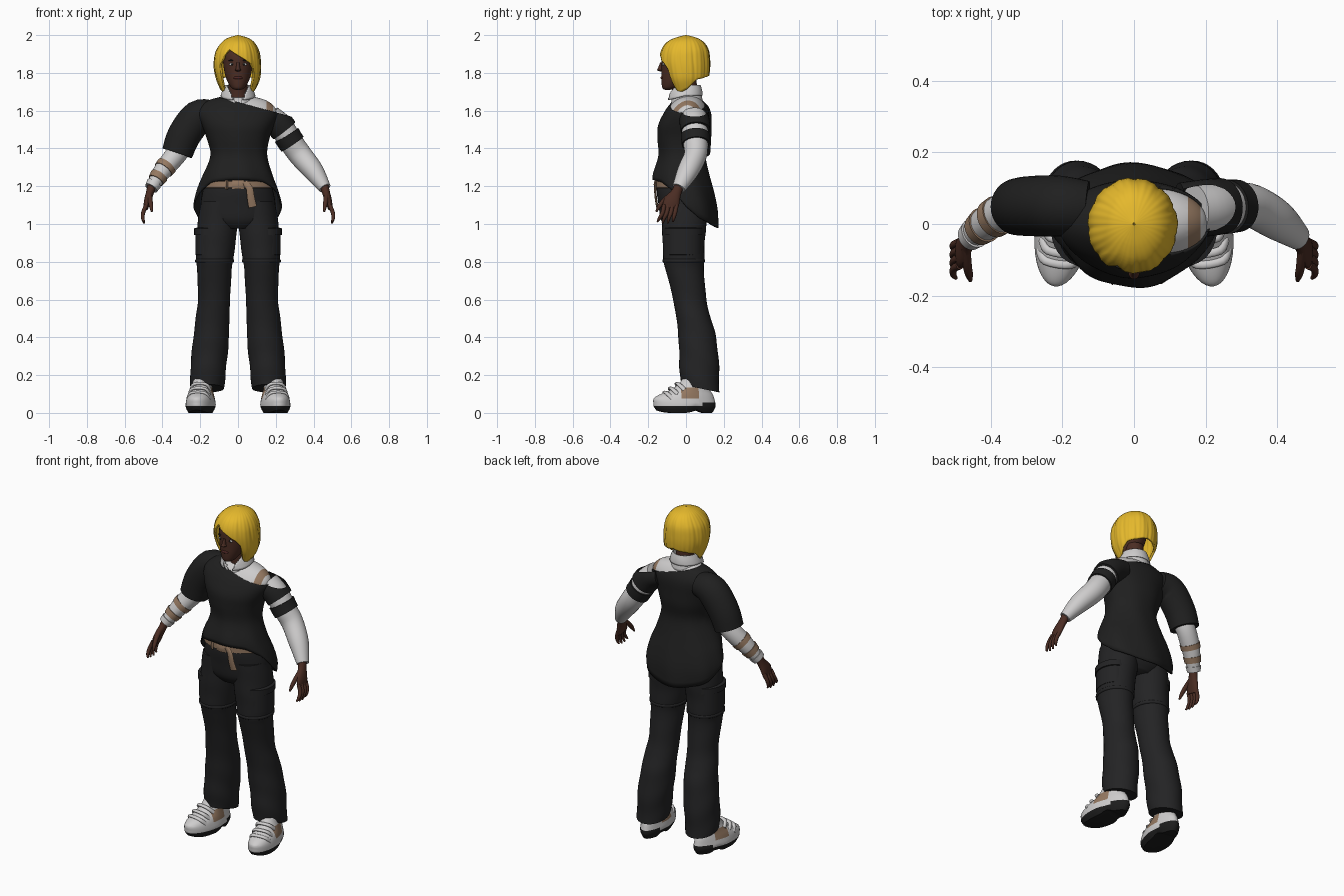
import bpy, bmesh
from math import sin, cos, pi, radians, degrees, atan2
from mathutils import Vector

if "Cube" in bpy.data.objects:
    bpy.data.objects.remove(bpy.data.objects["Cube"])


def material(name, *rgb):
    m = bpy.data.materials.new(name)
    m.use_nodes = True
    m.diffuse_color = (*rgb, 1)
    m.node_tree.nodes["Principled BSDF"].inputs["Base Color"].default_value = (*rgb, 1)
    return m


BLACK = material("black cloth", .014, .014, .014)
PANTS = material("charcoal cloth", .017, .017, .018)
WHITE = material("white cloth", .62, .61, .61)
SKIN = material("brown skin", .07, .026, .017)
HAIR = material("yellow hair", .78, .48, .025)
TAN = material("tan leather", .3, .19, .12)
DARK = material("dark rubber", .012, .012, .012)
LIPS = material("dark lips", .075, .02, .018)


def build(name, rings, mats, cap=True):
    """Skin a stack of equal rings into a smooth object."""
    n = len(rings[0])
    bm = bmesh.new()
    vs = [[bm.verts.new(p) for p in ring] for ring in rings]
    for a, b in zip(vs, vs[1:]):
        for i in range(n):
            bm.faces.new((a[i], a[(i + 1) % n], b[(i + 1) % n], b[i]))
    if cap:
        bm.faces.new(vs[0])
        bm.faces.new(vs[-1])
    bmesh.ops.recalc_face_normals(bm, faces=bm.faces)
    me = bpy.data.meshes.new(name)
    bm.to_mesh(me)
    bm.free()
    for m in mats:
        me.materials.append(m)
    ob = bpy.data.objects.new(name, me)
    bpy.context.collection.objects.link(ob)
    bpy.ops.object.select_all(action="DESELECT")
    ob.select_set(True)
    bpy.context.view_layer.objects.active = ob
    bpy.ops.object.shade_smooth_by_angle(angle=radians(50))
    return ob


def spline(rows, steps=4):
    """Smooth curve through rows of numbers."""
    rows = [Vector(r) for r in rows]
    out = []
    for i in range(len(rows) - 1):
        p, q = rows[i], rows[i + 1]
        m = (q - rows[max(i - 1, 0)]) / 2
        k = (rows[min(i + 2, len(rows) - 1)] - p) / 2
        for s in range(steps):
            t = s / steps
            out.append(p * (2*t**3 - 3*t*t + 1) + m * (t**3 - 2*t*t + t)
                       + q * (3*t*t - 2*t**3) + k * (t**3 - t*t))
    return out + [rows[-1]]


def loft(name, rows, *mats, n=28, steps=4, flat=True, warp=None, cap=True):
    """Rows are x, y, z, half width, half depth; flat keeps rings level."""
    rows = spline(rows, steps) if steps else rows
    rings = []
    for i, r in enumerate(rows):
        u, v = Vector((1, 0, 0)), Vector((0, 1, 0))
        if not flat:
            t = (Vector(rows[min(i + 1, len(rows) - 1)][:3]) - Vector(rows[max(i - 1, 0)][:3])).normalized()
            u = t.cross(v).normalized()
            v = t.cross(u)
        ring = [Vector(r[:3]) + u * r[3] * cos(2*pi*k/n) + v * r[4] * sin(2*pi*k/n) for k in range(n)]
        rings.append([warp(p, r) for p in ring] if warp else ring)
    return build(name, rings, mats, cap)


def tube(name, rows, *mats, **kw):
    return loft(name, rows, *mats, flat=False, **kw)


def lerp(table, x):
    for (a, p), (b, q) in zip(table, table[1:]):
        if a <= x <= b:
            return p + (q - p) * (x - a) / (b - a)
    return table[0][1] if x < table[0][0] else table[-1][1]


def shell(name, rows, mats, hem, n=120, m=36, thick=.008, fold=None):
    """Open garment hanging from the first row down to hem(angle, x, y)."""
    dense = spline(rows)[::-1]
    col = [[(r[2], r[c]) for r in dense] for c in range(5)]
    top = rows[0][2]
    rings = []
    for j in range(m + 1):
        t = (j / m) ** 1.6
        ring = []
        for k in range(n):
            a = 2 * pi * k / n
            z = top + (hem(a, cos(a), sin(a)) - top) * t
            g = fold(a, z, t) if fold else 1
            ring.append((lerp(col[0], z) + lerp(col[3], z) * g * cos(a),
                         lerp(col[1], z) + lerp(col[4], z) * g * sin(a), z))
        rings.append(ring)
    ob = build(name, rings, mats, cap=False)
    ob.modifiers.new("thickness", "SOLIDIFY").thickness = thick
    return ob


def edit(ob, planes, clear=False, paint=None):
    """Slice along planes, then optionally colour faces by position."""
    bm = bmesh.new()
    bm.from_mesh(ob.data)
    for co, no in planes:
        bmesh.ops.bisect_plane(bm, geom=bm.verts[:] + bm.edges[:] + bm.faces[:],
                               plane_co=co, plane_no=no, clear_outer=clear)
    if paint:
        for f in bm.faces:
            f.material_index = paint(f.calc_center_median())
    bm.to_mesh(ob.data)
    bm.free()


def ball(name, loc, scale, mat):
    rows = [(loc[0], loc[1], loc[2] + scale[2] * cos(a), scale[0] * sin(a), scale[1] * sin(a))
            for a in (pi * (i + .1) / 10.2 for i in range(11))]
    return loft(name, rows, mat, n=16, steps=0)


# Off-shoulder top over a white undershirt
torso = [(0, .015, 1.675, .085, .05), (0, .012, 1.655, .155, .078), (0, .008, 1.62, .2, .105),
         (0, 0, 1.58, .212, .122), (0, -.013, 1.52, .19, .135), (0, -.015, 1.45, .165, .135),
         (.005, -.02, 1.36, .15, .125), (0, -.025, 1.25, .188, .152), (0, -.01, 1.18, .215, .155),
         (0, .005, 1.08, .235, .16), (0, .015, .97, .215, .155)]
hemline = [(-1, 1.235), (-.7, 1.22), (-.35, 1.17), (0, 1.09), (.4, 1.03), (1, .98)]
neckline = ((0, 0, 1.645), (.27, 0, 1))
top = shell("loose_top", torso, [BLACK], lambda a, x, y: lerp(hemline, y),
            fold=lambda a, z, t: 1 + .018 * t * sin(7 * a + 9 * z))
edit(top, [neckline], clear=True)
under = loft("undershirt", [(x, y, z, a - .007, b - .007) for x, y, z, a, b in torso[:7]], WHITE, TAN, n=72)
edit(under, [((x, 0, 0), (1, 0, 0)) for x in (.15, .185)],
     paint=lambda c: int(.15 < c.x < .185 and c.z > 1.57))

# Sleeves and arms
sleeve = tube("right_short_sleeve", [(-.13, .045, 1.585, .07, .075), (-.21, .05, 1.568, .088, .085),
              (-.285, .05, 1.47, .088, .084), (-.322, .048, 1.375, .082, .08)], BLACK, n=36)
cuff = tube("left_shoulder_sleeve", [(.13, .04, 1.57, .06, .075), (.2, .045, 1.545, .075, .08),
            (.245, .05, 1.495, .074, .078)], BLACK, n=36)
edit(cuff, [neckline], clear=True)
left_arm = [(.17, .04, 1.57, .06, .07), (.225, .045, 1.52, .065, .07), (.28, .05, 1.435, .063, .066),
            (.33, .05, 1.365, .062, .06), (.4, .01, 1.28, .054, .056), (.46, -.038, 1.19, .033, .036)]
right_arm = [(-x, y, z, a * .9, b * .9) for x, y, z, a, b in left_arm[1:]]
tube("left_long_sleeve", left_arm, WHITE, warp=None)
tube("right_lower_sleeve", right_arm, WHITE)


def band(name, path, start, end, grow, mat):
    rows = spline(path, 12)[start:end]
    return tube(name, [(*r[:3], r[3] + grow, r[4] + grow) for r in rows], mat, steps=0, n=32)


band("left_arm_band", left_arm, 19, 27, .008, BLACK)
band("right_cuff_strap", right_arm, 39, 43, .005, TAN)
band("right_forearm_strap", right_arm, 32, 36, .004, TAN)
band("right_cuff", right_arm, 44, 49, .006, WHITE)

# Hands
for s, side in ((1, "left"), (-1, "right")):
    def digit(name, rows, n=12):
        tube(side + name, [(s * r[0], *r[1:]) for r in rows], SKIN, n=n)
    digit("_palm", [(.45, -.03, 1.22, .026, .026), (.465, -.05, 1.17, .021, .027),
                    (.48, -.075, 1.12, .018, .042), (.488, -.085, 1.082, .012, .04)], 20)
    for i in range(4):
        y = -.05 - .022 * i
        low = 1.012 - .008 * (i in (1, 2))
        digit("_finger_%d" % (i + 1), [(.486, y, 1.1, .011, .011), (.502, y - .008, 1.06, .011, .011),
              (.504, y - .016 - .003 * i, 1.03, .009, .009), (.496, y - .02 - .005 * i, low, .005, .005)])
    digit("_thumb", [(.47, -.065, 1.165, .014, .016), (.465, -.115, 1.125, .013, .013),
                     (.46, -.14, 1.095, .011, .011), (.456, -.158, 1.065, .005, .005)])

# Trousers
loft("hips", [(0, -.01, .975, .1, .09), (0, -.01, 1.02, .185, .122), (0, -.008, 1.1, .198, .137),
              (0, -.015, 1.18, .185, .14), (0, -.02, 1.25, .165, .125)], PANTS, n=40)
leg = [(.1, -.01, 1.12, .095, .12), (.108, -.01, 1, .106, .117), (.118, -.012, .9, .104, .111),
       (.124, -.012, .81, .099, .108), (.125, -.005, .75, .091, .1), (.127, .02, .6, .085, .088),
       (.135, .04, .5, .089, .091), (.142, .06, .4, .094, .1), (.156, .07, .25, .095, .105),
       (.163, .073, .13, .088, .102)]


def crease(p, r):
    low = max(0, 1 - r[2] / .45)
    g = 1 + (.01 + .025 * low) * sin(38 * p.z + 22 * p.y)
    return Vector((r[0] + (p.x - r[0]) * g, r[1] + (p.y - r[1]) * g, p.z - .3 * (p.y - r[1]) * low))


for s, side in ((1, "left"), (-1, "right")):
    loft(side + "_trouser_leg", [(s * r[0], *r[1:]) for r in leg], PANTS, n=36, steps=6, warp=crease)
    loft(side + "_knee_seam", [(s * .124, -.012, z, .098 + g, .107 + g)
         for z, g in ((.815, 0), (.81, .005), (.8, .005), (.795, 0))], PANTS, steps=0, n=36)
    # Cargo pocket and flap wrapped on the outer thigh
    for part, low, high, g in (("_pocket", .83, .95, .012), ("_pocket_flap", .935, .985, .018)):
        loft(side + part, [(s * .15, -.012, z, .064 + k, .085 + k) for z, k in
             ((low, -.01), (low + .008, g), (high - .008, g), (high, -.01))], PANTS, steps=0, n=36)

# Belt with buckle and hanging end
loft("belt", [(0, -.016, z, .184 + g, .136 + g) for z, g in ((1.19, 0), (1.192, .009), (1.226, .009), (1.228, 0))],
     TAN, steps=0, n=48)
for name, x, z, w, h in (("belt_buckle", 0, 1.208, .032, .024), ("belt_loop", -.06, 1.208, .008, .026)):
    loft(name, [(x, -.158, z - h, w, .008), (x, -.161, z, w, .01), (x, -.158, z + h, w, .008)], TAN, n=4)
tube("belt_end", [(.035, -.158, 1.22, .016, .006), (.06, -.163, 1.19, .018, .006),
                  (.068, -.16, 1.14, .02, .006), (.078, -.152, 1.09, .022, .006)], TAN, n=8)

# Shoes
upper = [(0, -.01, 0, .062, .15), (0, -.01, .02, .073, .163), (0, -.008, .04, .078, .167),
         (0, -.01, .07, .074, .163), (0, .0, .095, .068, .145), (0, .022, .12, .06, .108),
         (0, .042, .15, .053, .085), (0, .052, .18, .05, .07)]


def last(p, r):
    p.x *= 1 - .18 * max(0, p.y / .15)
    toe = max(0, -p.y - .07)
    arch = .018 * max(0, 1 - abs(p.y - .045) / .04)
    p.z += (1.8 * toe * toe + arch) * max(0, 1 - p.z / .1)
    return p


def shoe_colour(c):
    if c.z < .036 or (c.y > .08 and c.z < .055):
        return 1
    return 2 if -.035 < c.y < .06 and .075 < c.z < .135 and abs(c.x) > .02 else 0


for s, side in ((1, "left"), (-1, "right")):
    parts = [loft(side + "_shoe", upper, WHITE, DARK, TAN, n=44, warp=last)]
    up = (0, 0, 1)
    edit(parts[0], [((0, 0, z), up) for z in (.036, .055, .075, .135)]
         + [((0, y, 0), (0, 1, 0)) for y in (-.035, .06, .08)], paint=shoe_colour)
    for i, (y, z) in enumerate(((-.118, .112), (-.088, .134), (-.052, .158))):
        w = .058 - .003 * i
        path = [(-w, y + .035, z - .035, .008, .012), (-w * .6, y + .008, z - .006, .008, .012),
                (w * .6, y + .008, z - .006, .008, .012), (w, y + .035, z - .035, .008, .012)]
        parts.append(tube(side + "_shoe_strap_%d" % (i + 1), path, WHITE, n=10))
    for ob in parts:
        ob.location.x = s * .195
        ob.rotation_euler.z = s * radians(9)

# Neck, head and face
loft("neck", [(0, .015, 1.62, .06, .055), (0, .01, 1.69, .05, .05), (0, 0, 1.79, .05, .055)], SKIN)
loft("head", [(0, -.098, 1.71, .012, .012), (0, -.085, 1.72, .034, .04), (0, -.06, 1.755, .056, .07),
              (0, -.042, 1.8, .071, .088), (0, -.03, 1.85, .078, .1), (0, -.02, 1.9, .08, .105),
              (0, -.01, 1.945, .064, .085), (0, -.005, 1.97, .02, .03)], SKIN, n=36)
loft("nose", [(0, -.134, 1.808, .006, .006), (0, -.136, 1.815, .016, .018), (0, -.134, 1.825, .011, .015),
              (0, -.128, 1.855, .007, .009)], SKIN, n=14)
ball("lips", (0, -.124, 1.774), (.024, .011, .009), LIPS)
for s, side in ((1, "left"), (-1, "right")):
    ball(side + "_eye", (s * .032, -.119, 1.845), (.015, .006, .007), WHITE)
    ball(side + "_iris", (s * .032, -.122, 1.845), (.006, .005, .006), DARK)
    ball(side + "_brow", (s * .033, -.118, 1.866), (.019, .007, .004), DARK)

# Open shirt collar: standing band with a turned-down leaf
for name, rows, low in (
        ("collar_stand", [(0, .0, 1.735, .07, .075), (0, .002, 1.69, .074, .08), (0, .005, 1.64, .085, .085)], 1.645),
        ("collar_leaf", [(0, .0, 1.737, .071, .077), (0, -.003, 1.7, .086, .09), (0, -.005, 1.65, .1, .095)], 1.68)):
    ob = shell(name, rows, [WHITE], lambda a, x, y: low - .025 * max(0, -y), n=64, m=10, thick=.004)
    for s in (1, -1):
        bm = bmesh.new()
        bm.from_mesh(ob.data)
        gone = [f for f in bm.faces if (c := f.calc_center_median()).y < 0 and abs(c.x) < .02 + (c.z - 1.65) * .5]
        bmesh.ops.delete(bm, geom=gone, context="FACES")
        bm.to_mesh(ob.data)
        bm.free()

# Bobbed hair with a side-swept fringe; angles run from the face outward
fringe = [(-180, 1.79), (-120, 1.765), (-95, 1.715), (-62, 1.69), (-51, 1.72), (-47, 1.84), (-24, 1.925),
          (5, 1.89), (35, 1.85), (44, 1.82), (50, 1.72), (62, 1.69), (95, 1.715), (120, 1.765), (180, 1.79)]
bob = [(0, 0, 2, .003, .003), (0, 0, 1.985, .055, .06), (0, -.003, 1.96, .088, .1),
       (-.003, -.005, 1.92, .112, .124), (-.004, -.006, 1.87, .122, .132), (-.003, -.003, 1.82, .123, .129),
       (0, 0, 1.77, .115, .118), (0, 0, 1.73, .1, .096), (0, 0, 1.69, .08, .072)]
shell("bobbed_hair", bob, [HAIR], lambda a, x, y: lerp(fringe, degrees(atan2(x, -y))), n=180, thick=.012,
      fold=lambda a, z, t: .985 + .035 * abs(sin(5.5 * a + 4 * z)) ** .7 * min(1, 3 * t) + .006 * sin(31 * a))
